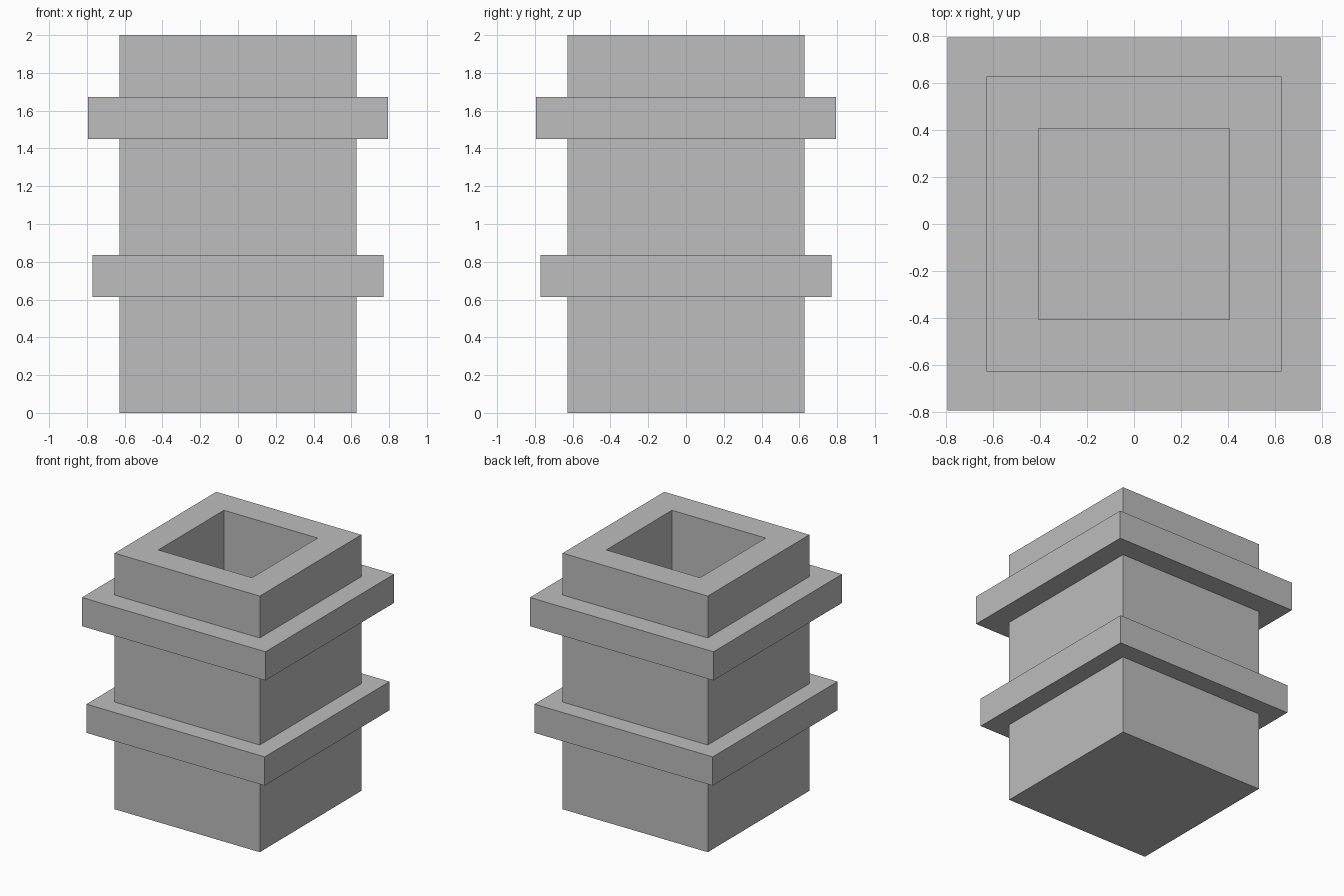
import bpy
import bmesh

if "Cube" in bpy.data.objects:
    bpy.data.objects.remove(bpy.data.objects["Cube"], do_unlink=True)

# Single stone colour
stone = bpy.data.materials.new("grey_stone")
stone.use_nodes = True
colour = (0.51, 0.51, 0.51, 1)
stone.diffuse_color = colour
stone.node_tree.nodes["Principled BSDF"].inputs["Base Color"].default_value = colour


def square_loft(name, profile, closed):
    """Sweep a (half width, height) profile around a square."""
    bm = bmesh.new()
    corners = ((-1, -1), (1, -1), (1, 1), (-1, 1))
    rings = [[bm.verts.new((r * x, r * y, z)) for x, y in corners] for r, z in profile]
    pairs = list(zip(rings, rings[1:]))
    if closed:
        pairs.append((rings[-1], rings[0]))
    else:
        bm.faces.new(rings[0])
        bm.faces.new(rings[-1])
    for a, b in pairs:
        for i in range(4):
            j = (i + 1) % 4
            bm.faces.new((a[i], a[j], b[j], b[i]))
    bmesh.ops.recalc_face_normals(bm, faces=bm.faces)
    mesh = bpy.data.meshes.new(name)
    bm.to_mesh(mesh)
    bm.free()
    mesh.materials.append(stone)
    obj = bpy.data.objects.new(name, mesh)
    bpy.context.collection.objects.link(obj)
    return obj


# Square shaft with a deep recess in the top
shaft = 0.627
flue = 0.405
square_loft("shaft", [(shaft, 0), (shaft, 2), (flue, 2), (flue, 1)], False)

# Collars wrapped around the shaft, slightly embedded in its walls
for name, half, low in (("lower_collar", 0.77, 0.613), ("upper_collar", 0.793, 1.449)):
    high = low + 0.224
    inner = shaft - 0.05
    square_loft(name, [(inner, low), (half, low), (half, high), (inner, high)], True)
